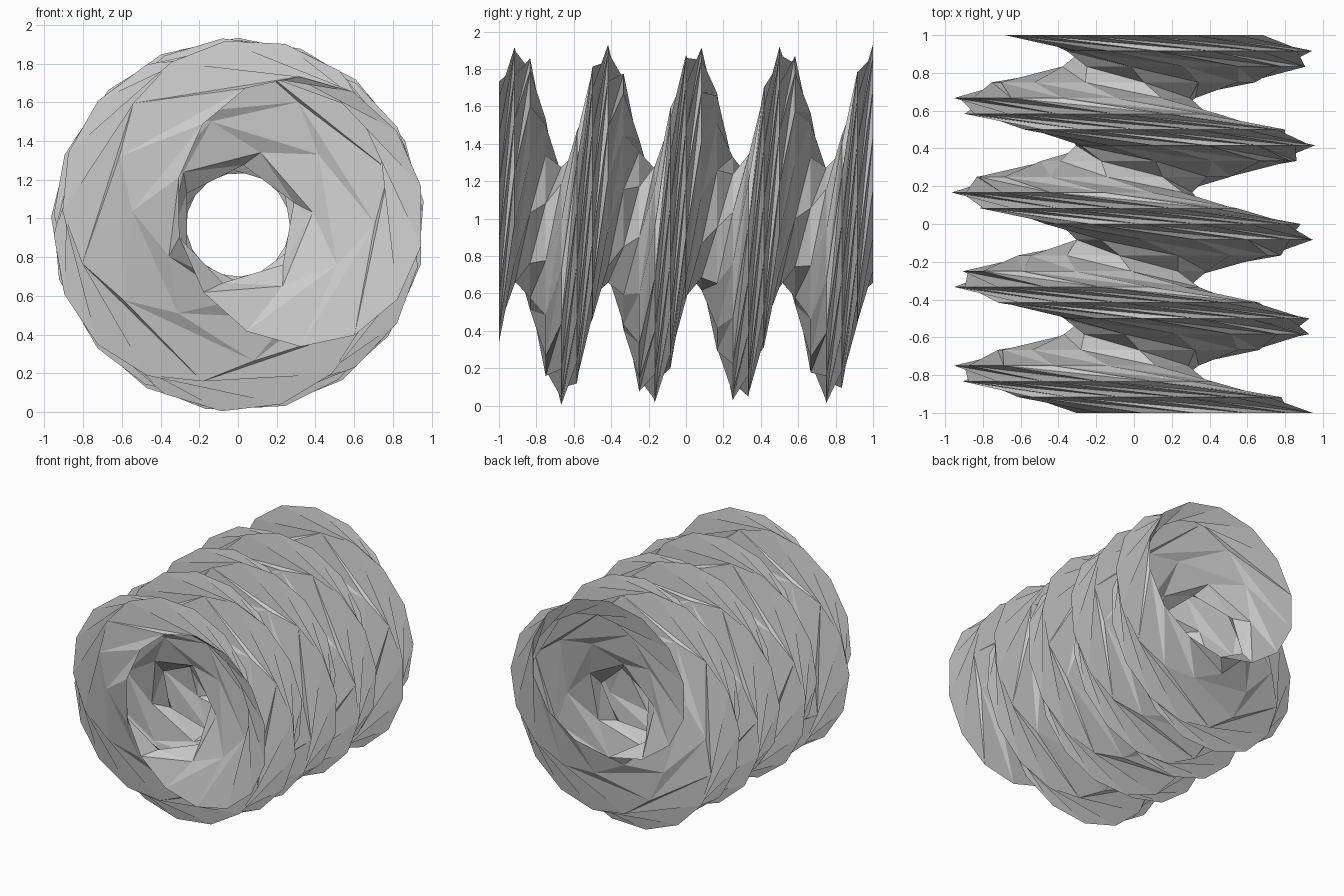
import bpy, bmesh
from math import sin, cos, pi, radians

if "Cube" in bpy.data.objects:
    bpy.data.objects.remove(bpy.data.objects["Cube"])

SIDES = 14            # corners of the oval profile
STEPS = 24            # slices along y
AXIS_Z = 0.967        # height of the twist axis
OFFSET = 0.328        # oval centre to twist axis
R_RADIAL, R_TANGENT = 0.638, 0.70
START, END = radians(12), radians(4 * 360 + 90)

bm = bmesh.new()


def ring(k):
    """Off-centre oval, turned about the y axis for slice k."""
    a = START + (END - START) * k / STEPS
    verts = []
    for i in range(SIDES):
        t = 2 * pi * i / SIDES
        u, v = OFFSET + R_RADIAL * cos(t), R_TANGENT * sin(t)
        verts.append(bm.verts.new((u * cos(a) - v * sin(a),
                                   -1 + 2 * k / STEPS,
                                   AXIS_Z + u * sin(a) + v * cos(a))))
    return verts


# Twisted open tube: each twisted cell is split along its shorter diagonal
rings = [ring(k) for k in range(STEPS + 1)]
for lower, upper in zip(rings, rings[1:]):
    for i in range(SIDES):
        j = (i + 1) % SIDES
        bm.faces.new((lower[i], upper[i], lower[j]))
        bm.faces.new((lower[j], upper[i], upper[j]))
bmesh.ops.recalc_face_normals(bm, faces=bm.faces)

mesh = bpy.data.meshes.new("twisted_tube")
bm.to_mesh(mesh)
bm.free()
bpy.context.collection.objects.link(bpy.data.objects.new("twisted_tube", mesh))
